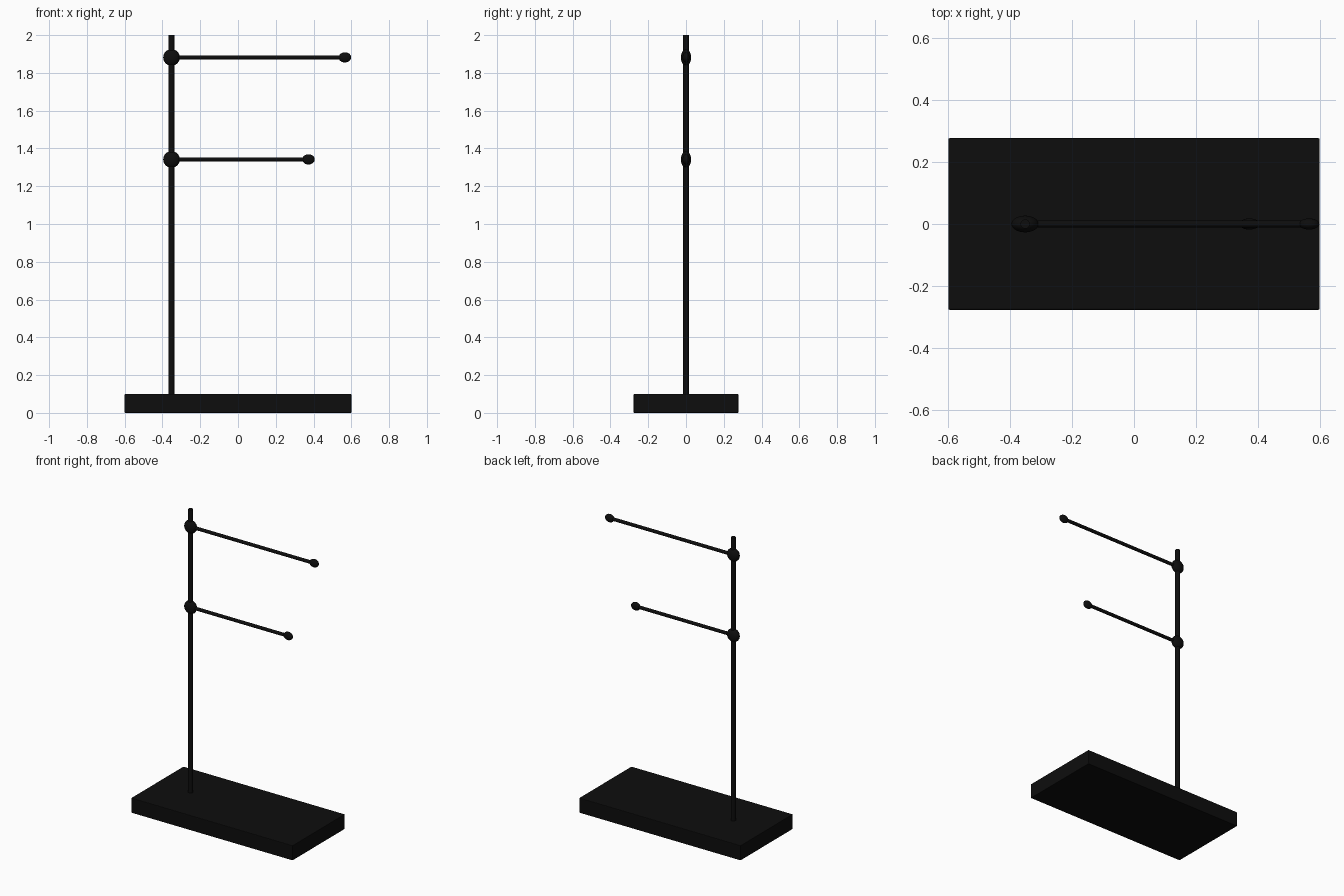
import bpy
from math import pi

if "Cube" in bpy.data.objects:
    bpy.data.objects.remove(bpy.data.objects["Cube"], do_unlink=True)

black = bpy.data.materials.new("matte_black")
black.use_nodes = True
color = (0.004, 0.004, 0.004, 1)
black.diffuse_color = color
bsdf = next(n for n in black.node_tree.nodes if n.type == 'BSDF_PRINCIPLED')
bsdf.inputs["Base Color"].default_value = color

POLE_X = -0.352


def finish(name, smooth=True):
    obj = bpy.context.object
    obj.name = name
    obj.data.materials.append(black)
    if smooth:
        bpy.ops.object.shade_smooth_by_angle()
    return obj


def rod(name, radius, length, center, rotation=(0, 0, 0)):
    bpy.ops.mesh.primitive_cylinder_add(vertices=24, radius=radius, depth=length,
                                        location=center, rotation=rotation)
    return finish(name)


def ellipsoid(name, center, radii):
    bpy.ops.mesh.primitive_uv_sphere_add(segments=32, ring_count=16, radius=1,
                                         location=center)
    bpy.context.object.scale = radii
    bpy.ops.object.transform_apply(location=False, rotation=False, scale=True)
    return finish(name)


# Flat rectangular base with slightly eased edges
bpy.ops.mesh.primitive_cube_add(size=1, location=(0, 0, 0.05))
bpy.context.object.scale = (1.2, 0.555, 0.1)
bpy.ops.object.transform_apply(location=False, rotation=False, scale=True)
base = finish("base", smooth=False)
bevel = base.modifiers.new("eased_edges", 'BEVEL')
bevel.width = 0.004
bevel.segments = 2

# Upright pole, sunk into the base
rod("pole", 0.015, 1.95, (POLE_X, 0, 1.025))

# Two horizontal arms, each with a flattened joint and an end knob
for label, z, end_x in (("upper", 1.882, 0.566), ("lower", 1.342, 0.373)):
    rod(label + "_arm", 0.011, end_x - POLE_X, ((POLE_X + end_x) / 2, 0, z), (0, pi / 2, 0))
    ellipsoid(label + "_joint", (POLE_X, 0, z), (0.044, 0.027, 0.044))
    ellipsoid(label + "_knob", (end_x, 0, z), (0.033, 0.018, 0.027))
